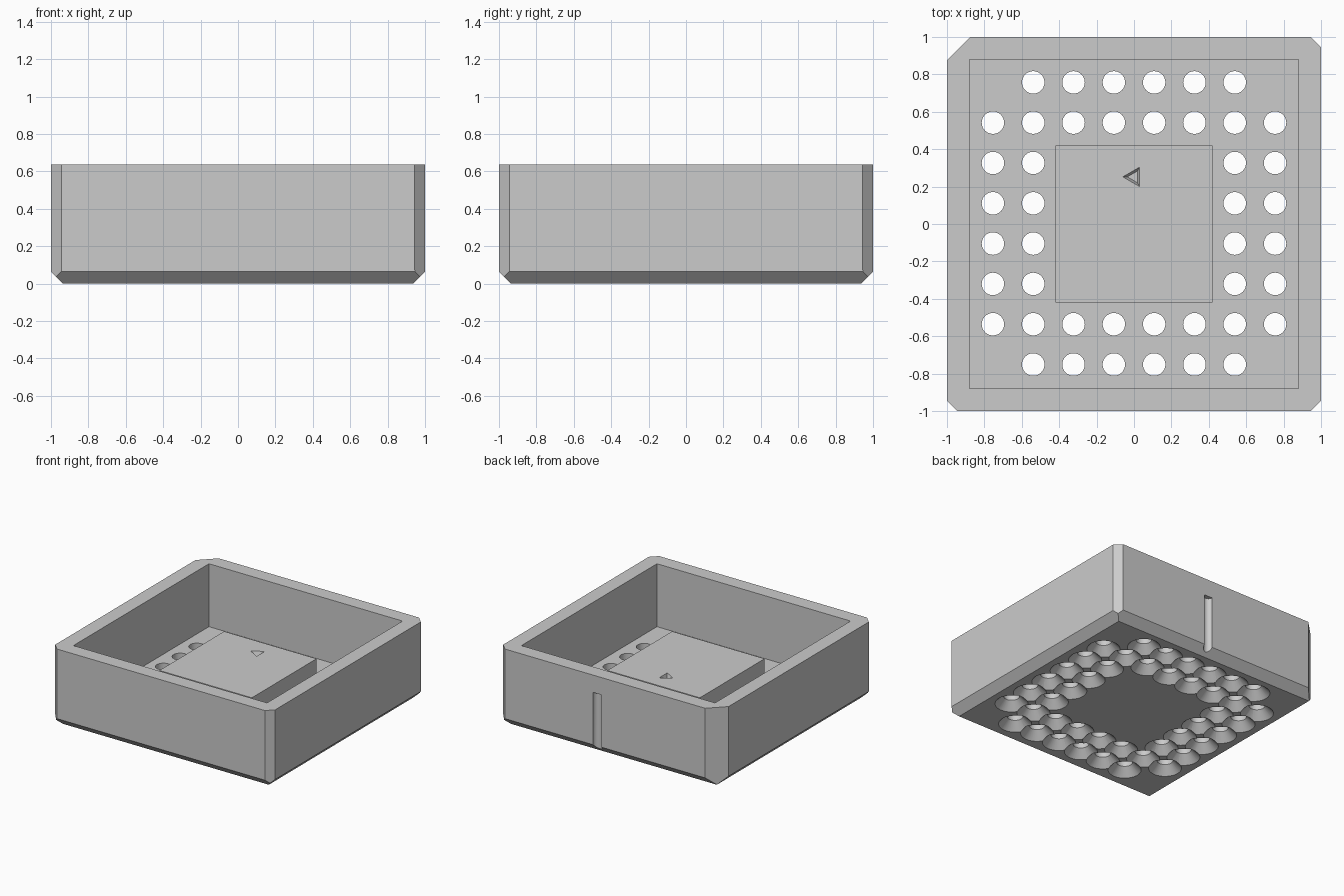
import bpy, bmesh, math
from mathutils import Vector, Matrix

cube = bpy.data.objects.get("Cube")
if cube:
    bpy.data.objects.remove(cube, do_unlink=True)

HEIGHT, FLOOR, PLATFORM_TOP = 0.637, 0.12, 0.38
PITCH, HOLE_R, SINK = 0.2155, 0.06, 0.065

grey = bpy.data.materials.new("mid_grey")
grey.use_nodes = True
grey.diffuse_color = (0.6, 0.6, 0.6, 1)
grey.node_tree.nodes["Principled BSDF"].inputs["Base Color"].default_value = (0.6, 0.6, 0.6, 1)


def finish(name, bm):
    bmesh.ops.recalc_face_normals(bm, faces=bm.faces)
    mesh = bpy.data.meshes.new(name)
    bm.to_mesh(mesh)
    bm.free()
    mesh.materials.append(grey)
    obj = bpy.data.objects.new(name, mesh)
    bpy.context.collection.objects.link(obj)
    return obj


def add_box(bm, half, z0, z1):
    matrix = Matrix.Translation((0, 0, (z0 + z1) / 2)) @ Matrix.Diagonal((2 * half, 2 * half, z1 - z0, 1))
    bmesh.ops.create_cube(bm, size=1, matrix=matrix)


def add_cone(bm, x, y, z0, z1, r0, r1, segments=32, turn=0):
    matrix = Matrix.Translation((x, y, (z0 + z1) / 2)) @ Matrix.Rotation(turn, 4, "Z")
    bmesh.ops.create_cone(bm, cap_ends=True, segments=segments, radius1=r0, radius2=r1,
                          depth=z1 - z0, matrix=matrix)


def add_pin_cutter(bm, x, y):
    # Straight pin hole widening to a countersink below
    rings = []
    for z, r in ((-0.02, HOLE_R + SINK + 0.02), (SINK, HOLE_R), (FLOOR + 0.1, HOLE_R)):
        rings.append([bm.verts.new((x + r * math.cos(a), y + r * math.sin(a), z))
                      for a in (math.tau * k / 32 for k in range(32))])
    for low, high in zip(rings, rings[1:]):
        for k in range(32):
            n = (k + 1) % 32
            bm.faces.new((low[k], low[n], high[n], high[k]))
    bm.faces.new(rings[0][::-1])
    bm.faces.new(rings[-1])


def slice_off(bm, point, normal):
    geom = bm.verts[:] + bm.edges[:] + bm.faces[:]
    cut = bmesh.ops.bisect_plane(bm, geom=geom, plane_co=point, plane_no=normal, clear_outer=True)
    edges = [e for e in cut["geom_cut"] if isinstance(e, bmesh.types.BMEdge)]
    bmesh.ops.holes_fill(bm, edges=edges, sides=0)


def carve(obj, name, bm):
    cutter = finish(name, bm)
    cutter.hide_render = True
    mod = obj.modifiers.new(name, "BOOLEAN")
    mod.operation, mod.solver, mod.object = "DIFFERENCE", "EXACT", cutter
    bpy.context.view_layer.objects.active = obj
    bpy.ops.object.modifier_apply(modifier=name)
    bpy.data.objects.remove(cutter, do_unlink=True)


# Outer block: chamfered corners (one larger as a key) and bevelled foot
bm = bmesh.new()
add_box(bm, 1, 0, HEIGHT)
for sx in (-1, 1):
    for sy in (-1, 1):
        chamfer = 0.125 if (sx, sy) == (-1, 1) else 0.055
        slice_off(bm, (sx * (1 - chamfer), sy, 0), Vector((sx, sy, 0)).normalized())
for sx, sy in ((1, 0), (-1, 0), (0, 1), (0, -1)):
    slice_off(bm, (sx, sy, 0.065), Vector((sx, sy, -1)).normalized())
body = finish("socket_body", bm)

# Open tray
bm = bmesh.new()
add_box(bm, 0.88, FLOOR, HEIGHT + 0.2)
carve(body, "tray_cutter", bm)

# Pin holes: two rings without outer corners, cut as two checkerboard sets
for parity in (0, 1):
    bm = bmesh.new()
    for i in range(8):
        for j in range(8):
            inner = 2 <= i <= 5 and 2 <= j <= 5
            corner = i in (0, 7) and j in (0, 7)
            if not inner and not corner and (i + j) % 2 == parity:
                add_pin_cutter(bm, (i - 3.5) * PITCH, (j - 3.5) * PITCH + 0.003)
    carve(body, "pin_cutter", bm)

# Round groove on the back wall, open at the foot
bm = bmesh.new()
add_cone(bm, PITCH / 2, 1, -0.1, 0.495, 0.037, 0.037, 24)
carve(body, "groove_cutter", bm)

# Central platform with a sunken triangular marker
bm = bmesh.new()
add_box(bm, 0.42, FLOOR - 0.005, PLATFORM_TOP)
platform = finish("centre_platform", bm)
bm = bmesh.new()
add_cone(bm, 0, 0.252, PLATFORM_TOP - 0.035, PLATFORM_TOP + 0.035, 0.036, 0.084, 3, math.pi / 2)
carve(platform, "marker_cutter", bm)

# Smooth round walls, keep the edges crisp
for obj in (body, platform):
    bpy.ops.object.select_all(action="DESELECT")
    obj.select_set(True)
    bpy.context.view_layer.objects.active = obj
    bpy.ops.object.shade_smooth_by_angle(angle=math.radians(25))
